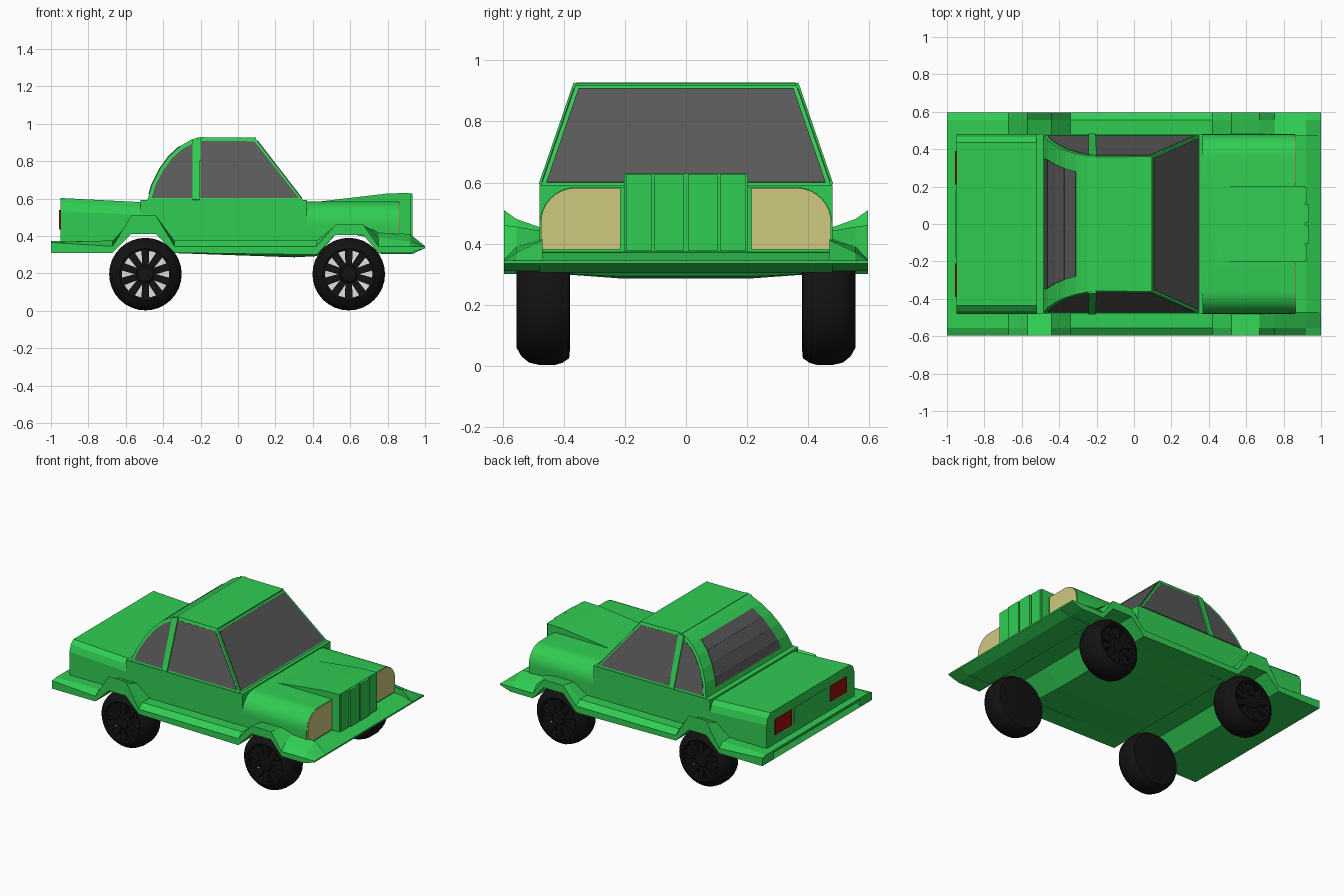
import bpy, bmesh, math
from mathutils import Vector

if "Cube" in bpy.data.objects:
    bpy.data.objects.remove(bpy.data.objects["Cube"])


def material(name, r, g, b):
    m = bpy.data.materials.new(name)
    m.diffuse_color = (r, g, b, 1)
    m.use_nodes = True
    m.node_tree.nodes["Principled BSDF"].inputs["Base Color"].default_value = m.diffuse_color
    return m


GREEN = material("green_paint", 0.03, 0.61, 0.085)
GLASS = material("grey_glass", 0.1, 0.1, 0.1)
BLACK = material("black_rubber", 0.006, 0.006, 0.006)
WHITE = material("pale_rim", 0.75, 0.75, 0.73)
CREAM = material("cream_lamp", 0.62, 0.58, 0.21)
RED = material("red_lamp", 0.35, 0.004, 0.004)


def finish(name, bm, mat, smooth=False):
    bmesh.ops.recalc_face_normals(bm, faces=bm.faces)
    me = bpy.data.meshes.new(name)
    bm.to_mesh(me)
    bm.free()
    me.materials.append(mat)
    ob = bpy.data.objects.new(name, me)
    bpy.context.collection.objects.link(ob)
    if smooth:
        bpy.ops.object.select_all(action='DESELECT')
        ob.select_set(True)
        bpy.context.view_layer.objects.active = ob
        bpy.ops.object.shade_smooth_by_angle(angle=math.radians(35))
    return ob


def loft(name, rings, mat, smooth=False):
    """Skin closed rings of equal length and cap both ends."""
    bm = bmesh.new()
    rows = [[bm.verts.new(p) for p in ring] for ring in rings]
    n = len(rows[0])
    for a, b in zip(rows, rows[1:]):
        for i in range(n):
            j = (i + 1) % n
            bm.faces.new((a[i], a[j], b[j], b[i]))
    bm.faces.new(rows[0])
    bm.faces.new(rows[-1])
    return finish(name, bm, mat, smooth)


def along_x(name, section, x0, x1, mat, smooth=False):
    return loft(name, [[(x, y, z) for y, z in section] for x in (x0, x1)], mat, smooth)


def box(name, x0, x1, y0, y1, z0, z1, mat):
    return along_x(name, [(y0, z0), (y1, z0), (y1, z1), (y0, z1)], x0, x1, mat)


def plate(name, pts, out, mat, t=0.006):
    out = Vector(out).normalized()
    return loft(name, [[Vector(p) + out * d for p in pts] for d in (-0.003, t)], mat)


def arc(cy, cz, r, steps=8):
    """Quarter circle from straight out to straight up."""
    return [(cy + r * math.cos(a * math.pi / 2 / steps),
             cz + r * math.sin(a * math.pi / 2 / steps)) for a in range(steps + 1)]


def symmetric(half):
    return half + [(-y, z) for y, z in reversed(half)]


# Lower body with wheel channels and bumpers
core = [(-1, .31), (-.67, .31), (-.58, .41), (-.42, .41), (-.33, .308), (.3, .286),
        (.42, .292), (.52, .405), (.67, .405), (.76, .305), (.93, .303), (1, .335),
        (1, .345), (.92, .37), (.86, .372), (.86, .45), (-.95, .45), (-.95, .372),
        (-1, .372), (-.98, .34)]
loft("lower_body", [[(x, y, max(z, lo)) for x, z in core]
                    for y, lo in ((-.48, .305), (-.22, 0), (.22, 0), (.48, .305))], GREEN)

# Side skirts with flared wheel arches: x, bottom, then inner, middle and outer top
skirt = [(-1, .31, .372, .372, .365), (-.67, .31, .375, .375, .345),
         (-.57, .41, .45, .48, .51), (-.44, .41, .45, .48, .51),
         (-.34, .31, .375, .375, .345), (.42, .30, .375, .375, .345),
         (.52, .405, .44, .455, .46), (.67, .405, .44, .455, .46),
         (.75, .31, .42, .39, .345), (.92, .31, .41, .37, .345),
         (1, .335, .345, .345, .345)]
for s, side in ((1, "left"), (-1, "right")):
    loft("skirt_" + side,
         [[(r[0], s * y, r[1]) for r in skirt] + [(r[0], s * y, r[k]) for r in reversed(skirt)]
          for y, k in ((.47, 2), (.555, 3), (.597, 4))], GREEN)

# Doors, rounded front fenders, trunk
box("doors", -.52, .37, -.48, .48, .45, .592, GREEN)
along_x("front_fenders", symmetric([(.48, .45)] + arc(.36, .465, .12)), .36, .86, GREEN, True)
loft("trunk", [[(x, y, z) for y, z in symmetric([(.48, .45), (.48, top - .07), (.465, top - .025), (.435, top)])]
               for x, top in ((-.95, .603), (-.5, .58))], GREEN)

# Raised hood centre
hood = [(.4, .58), (.8, .627), (.915, .63), (.915, .372), (.8, .372), (.4, .45)]
loft("hood", [[(x, y, z) for x, z in hood] for y in (-.203, .203)], GREEN)

# Grille slats
for s, side in ((1, "left"), (-1, "right")):
    for i, (a, b, x) in enumerate(((.006, .104, .932), (.112, .196, .925))):
        box(f"grille_{side}_{i}", .9, x, s * a, s * b, .375, .628, GREEN)

# Cabin: side outline, narrowing with height
def half_width(z):
    return .475 - .115 * (z - .59) / .335


cabin = [(.35, .588), (.09, .925), (-.2, .928), (-.25, .915), (-.31, .88), (-.37, .825),
         (-.42, .755), (-.46, .675), (-.485, .588)]
loft("cabin", [[(x, s * half_width(z), z) for x, z in cabin] for s in (1, -1)], GREEN)
box("roof_panel", -.22, .095, -.36, .36, .905, .926, GREEN)

# Side windows and door pillars
front_pane = [(-.2, .602), (.325, .602), (.088, .905), (-.2, .908)]
rear_pane = [(-.24, .602), (-.24, .895), (-.3, .862), (-.355, .812), (-.402, .745),
             (-.442, .67), (-.462, .602)]
pillar = [(-.243, .592), (-.243, .915), (-.2, .925), (-.205, .592)]
for s, side in ((1, "left"), (-1, "right")):
    out = (0, s * .335, .115)
    for nm, pts, mat, t in (("front_window_", front_pane, GLASS, .003),
                            ("rear_side_window_", rear_pane, GLASS, .003),
                            ("pillar_", pillar, GREEN, .009)):
        plate(nm + side, [(x, s * half_width(z), z) for x, z in pts], out, mat, t)

# Windshield
plate("windshield", [(.35 - .26 * (z - .588) / .337, s * (half_width(z) - .014), z)
                     for s, z in ((1, .6), (-1, .6), (-1, .908), (1, .908))], (.337, 0, .26), GLASS, .004)

# Curved rear window, one strip per cabin facet
for i in range(4, 8):
    (x0, z0), (x1, z1) = cabin[i], cabin[i + 1]
    if i == 7:
        x1, z1 = x0 + .6 * (x1 - x0), z0 + .6 * (z1 - z0)
    w0, w1 = (.28 + .07 * min(1, (.88 - z) / .23) for z in (z0, z1))
    plate(f"rear_window_{i - 3}", [(x0, w0, z0), (x0, -w0, z0), (x1, -w1, z1), (x1, w1, z1)],
          (z1 - z0, 0, x0 - x1), GLASS, .004)

# Headlights, tail lights, rear panel
lamp = [(.215, .38), (.476, .38)] + arc(.362, .468, .114) + [(.215, .582)]
for s, side in ((1, "left"), (-1, "right")):
    along_x("headlight_" + side, [(s * y, z) for y, z in lamp], .858, .866, CREAM)
    box("tail_light_" + side, -.957, -.948, s * .21, s * .39, .435, .54, RED)
box("rear_panel", -.954, -.948, -.18, .18, .435, .54, GREEN)


# Wheels
def revolve(name, profile, cx, cz, s, mat, n=32):
    rings = [[(cx + r * math.cos(2 * math.pi * k / n), s * y, cz + r * math.sin(2 * math.pi * k / n))
              for k in range(n)] for r, y in profile]
    return loft(name, rings, mat, True)


tyre = [(.14, .38), (.172, .383), (.187, .405), (.194, .43), (.194, .48), (.186, .515),
        (.165, .54), (.138, .555), (.127, .55), (.127, .48)]
for cx, end in ((.592, "front"), (-.495, "rear")):
    for s, side in ((1, "left"), (-1, "right")):
        tag, cz = f"{end}_{side}", .196
        revolve("tyre_" + tag, tyre, cx, cz, s, BLACK)
        revolve("rim_" + tag, [(.1265, .478), (.1265, .487)], cx, cz, s, WHITE)
        revolve("hub_" + tag, [(.052, .48), (.052, .54), (.04, .552)], cx, cz, s, BLACK, 20)
        bm = bmesh.new()
        for k in range(10):
            a = 2 * math.pi * (k + .5) / 10
            u = Vector((math.cos(a), 0, math.sin(a)))
            v = Vector((-u.z, 0, u.x))
            c = Vector((cx, 0, cz))
            vs = [bm.verts.new(c + u * r + v * w + Vector((0, s * y, 0)))
                  for y in (.482, .543) for r, w in ((.04, -.017), (.13, -.021), (.13, .021), (.04, .017))]
            for f in ((0, 1, 2, 3), (4, 5, 6, 7), (0, 1, 5, 4), (1, 2, 6, 5), (2, 3, 7, 6), (3, 0, 4, 7)):
                bm.faces.new([vs[i] for i in f])
        finish("spokes_" + tag, bm, BLACK)
